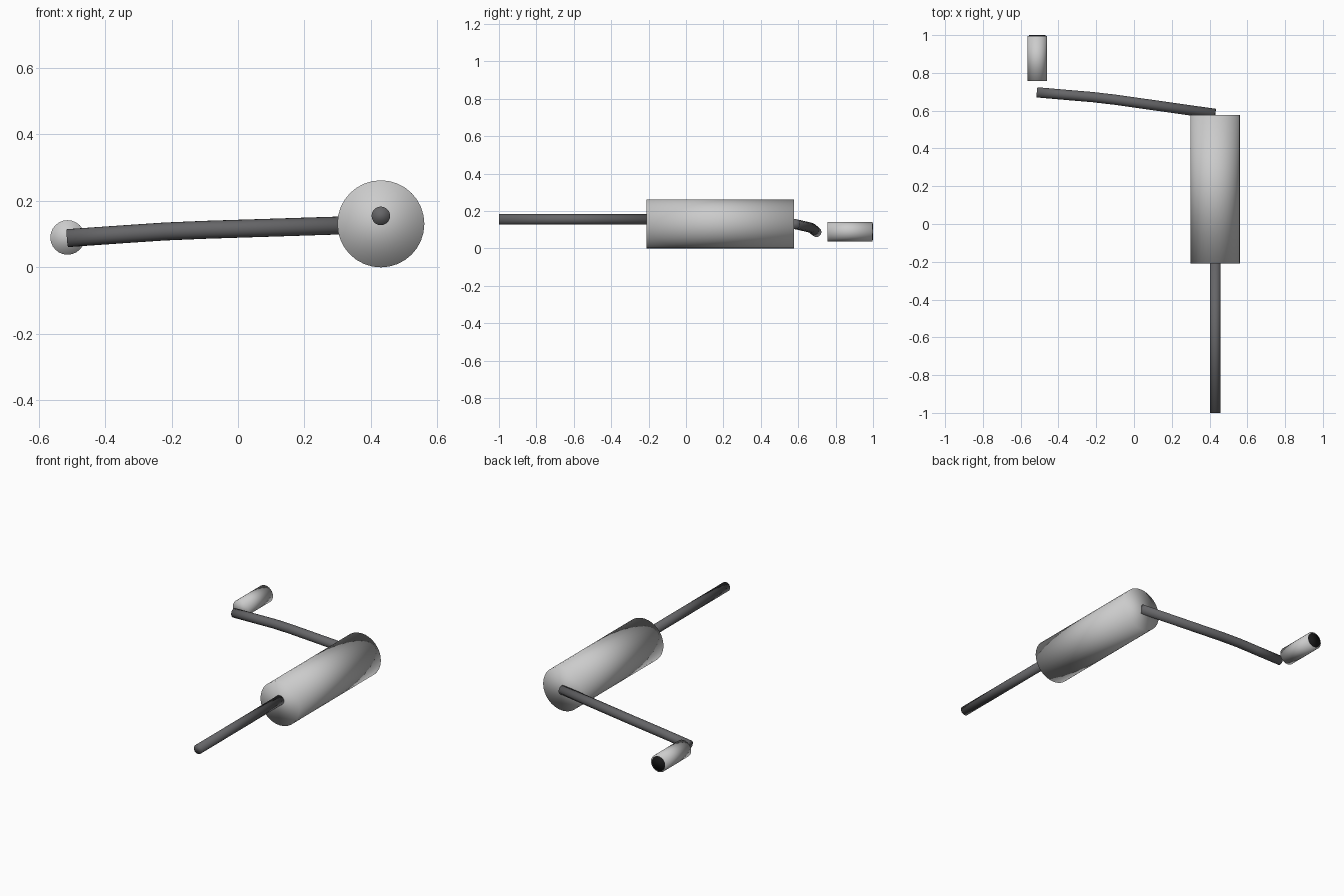
import bpy
import bmesh
from mathutils import Vector

if "Cube" in bpy.data.objects:
    bpy.data.objects.remove(bpy.data.objects["Cube"])


def material(name, value):
    m = bpy.data.materials.new(name)
    m.diffuse_color = (value, value, value * 1.05, 1)
    m.use_nodes = True
    m.node_tree.nodes["Principled BSDF"].inputs["Base Color"].default_value = m.diffuse_color
    return m


dark_steel = material("dark_steel", 0.13)
black = material("black", 0.01)


def tube(name, points, radius, sides, mat=None):
    """Capped round tube swept along a path, rings mitred by the mean direction."""
    pts = [Vector(p) for p in points]
    bm = bmesh.new()
    rings = []
    for i, p in enumerate(pts):
        d = (pts[min(i + 1, len(pts) - 1)] - pts[max(i - 1, 0)]).normalized()
        ring = bmesh.ops.create_circle(bm, segments=sides, radius=radius)["verts"]
        # z-up frame keeps the rings aligned along the path
        rot = d.to_track_quat('Z', 'Y').to_matrix()
        for v in ring:
            v.co = rot @ v.co + p
        rings.append(ring)
    for a, b in zip(rings, rings[1:]):
        for k in range(sides):
            n = (k + 1) % sides
            bm.faces.new((a[k], a[n], b[n], b[k]))
    bm.faces.new(rings[0])
    bm.faces.new(rings[-1])
    bmesh.ops.recalc_face_normals(bm, faces=bm.faces)
    for f in bm.faces:
        f.smooth = True  # caps blend softly into the sides
    mesh = bpy.data.meshes.new(name)
    bm.to_mesh(mesh)
    bm.free()
    ob = bpy.data.objects.new(name, mesh)
    bpy.context.collection.objects.link(ob)
    if mat:
        mesh.materials.append(mat)
    return ob


# Muffler drum
tube("muffler", [(0.43, -0.21, 0.131), (0.43, 0.577, 0.131)], 0.131, 32)

# Straight inlet pipe at the front
tube("inlet_pipe", [(0.43, -1, 0.155), (0.43, -0.2, 0.155)], 0.028, 20, dark_steel)

# Outlet pipe, gently bent across to the other side
tube("outlet_pipe", [(0.43, 0.583, 0.13), (-0.1, 0.658, 0.113),
                     (-0.22, 0.672, 0.108), (-0.34, 0.682, 0.1),
                     (-0.513, 0.697, 0.088)],
     0.027, 20, dark_steel)

# Tail tip and its dark opening
tube("tail_tip", [(-0.513, 0.757, 0.09), (-0.513, 0.996, 0.09)], 0.052, 24)
tube("tip_opening", [(-0.513, 0.98, 0.09), (-0.513, 1.0, 0.09)], 0.044, 24, black)
